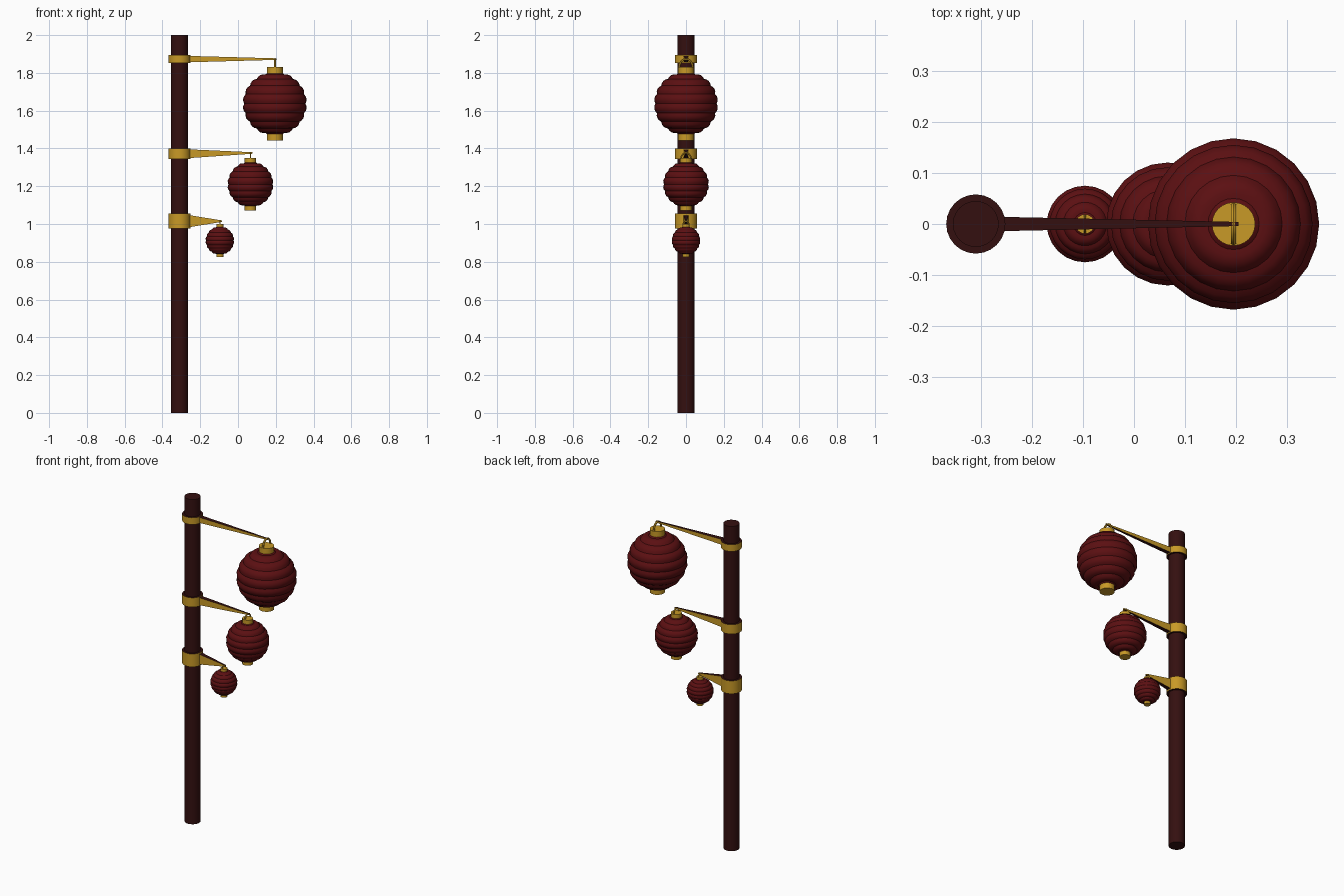
import bpy, bmesh, math
from mathutils import Vector

if "Cube" in bpy.data.objects:
    bpy.data.objects.remove(bpy.data.objects["Cube"])


def material(name, rgb):
    m = bpy.data.materials.new(name)
    m.use_nodes = True
    m.diffuse_color = (*rgb, 1)
    m.node_tree.nodes["Principled BSDF"].inputs["Base Color"].default_value = (*rgb, 1)
    return m


wood = material("dark red wood", (0.034, 0.005, 0.005))
paper = material("red paper", (0.105, 0.005, 0.006))
gold = material("gold", (0.58, 0.32, 0.02))

POLE_X = -0.31
SIDES = 24


def finish(bm, name, mats, angle=None):
    bmesh.ops.recalc_face_normals(bm, faces=bm.faces)
    me = bpy.data.meshes.new(name)
    bm.to_mesh(me)
    bm.free()
    ob = bpy.data.objects.new(name, me)
    bpy.context.collection.objects.link(ob)
    for m in mats:
        me.materials.append(m)
    if angle:
        bpy.ops.object.select_all(action="DESELECT")
        ob.select_set(True)
        bpy.context.view_layer.objects.active = ob
        bpy.ops.object.shade_smooth_by_angle(angle=math.radians(angle))
    return ob


def lathe(name, x, profile, mats, angle=30):
    """Revolve (radius, height) points about a vertical axis at x."""
    bm = bmesh.new()
    rings = []
    for r, z in profile:
        rings.append([bm.verts.new((x + r * math.cos(a), r * math.sin(a), z))
                      for a in (math.tau * i / SIDES for i in range(SIDES))])
    for lo, hi in zip(rings, rings[1:]):
        for i in range(SIDES):
            j = (i + 1) % SIDES
            bm.faces.new((lo[i], lo[j], hi[j], hi[i]))
    bm.faces.new(rings[0])
    bm.faces.new(rings[-1])
    return finish(bm, name, mats, angle)


def dark_ends(ob):
    """Wood colour on faces that point up or down, gold on the sides."""
    for p in ob.data.polygons:
        p.material_index = 1 if abs(p.normal.z) > 0.7 else 0


def arm(name, x_end, z0, h0, z1):
    """Tapered bracket from the clamp to the lantern hook."""
    bm = bmesh.new()
    ends = []
    for x, w, z, h in ((POLE_X + 0.05, 0.014, z0, h0), (x_end, 0.004, z1, 0.004)):
        ends.append([bm.verts.new((x, sy * w, z + sz * h))
                     for sy, sz in ((-1, -1), (1, -1), (1, 1), (-1, 1))])
    a, b = ends
    for i in range(4):
        j = (i + 1) % 4
        bm.faces.new((a[i], a[j], b[j], b[i]))
    bm.faces.new(a)
    bm.faces.new(b)
    dark_ends(finish(bm, name, [gold, wood]))


def hook(name, x, z, half, height, t):
    """Arched wire handle standing across the cap."""
    bm = bmesh.new()
    rings = []
    for k in range(9):
        a = math.pi * k / 8
        out = Vector((0, math.cos(a), math.sin(a)))
        c = Vector((x, half * out.y, z + height * out.z))
        rings.append([bm.verts.new(c + out * t * math.cos(b) + Vector((t * math.sin(b), 0, 0)))
                      for b in (math.tau * i / 6 for i in range(6))])
    for lo, hi in zip(rings, rings[1:]):
        for i in range(6):
            j = (i + 1) % 6
            bm.faces.new((lo[i], lo[j], hi[j], hi[i]))
    bm.faces.new(rings[0])
    bm.faces.new(rings[-1])
    finish(bm, name, [gold], 40)


def lantern(name, x, zc, radius):
    """Ribbed paper globe with a cap above and below."""
    bands, steps = 10, 4
    profile = []
    for k in range(1, bands * steps):
        a = math.pi * k / (bands * steps)
        r = radius * (0.955 + 0.045 * abs(math.sin(bands * a)))
        profile.append((r * math.sin(a), zc - r * math.cos(a)))
    lathe(name + "_globe", x, profile, [paper], 25)
    cap = 0.25 * radius
    for part, s in (("top_cap", 1), ("bottom_cap", -1)):
        lathe(f"{name}_{part}", x,
              [(cap, zc + s * radius * 0.9), (cap, zc + s * radius * 1.145)], [gold])


# Pole
lathe("pole", POLE_X, [(0.045, 0), (0.045, 2)], [wood])

# Tiers: lantern x, centre z, radius, clamp z, clamp half height, arm tip z
tiers = {
    "upper": (0.195, 1.637, 0.17, 1.873, 0.021, 1.873),
    "middle": (0.066, 1.21, 0.122, 1.372, 0.029, 1.376),
    "lower": (-0.096, 0.912, 0.076, 1.015, 0.04, 1.015),
}
for tier, (x, zc, r, zb, hb, tip) in tiers.items():
    clamp = lathe(tier + "_clamp", POLE_X, [(0.058, zb - hb), (0.058, zb + hb)], [gold, wood])
    dark_ends(clamp)
    arm(tier + "_arm", x + 0.01, zb, hb * 0.8, tip)
    lantern(tier + "_lantern", x, zc, r)
    base = zc + r * 1.14
    hook(tier + "_hook", x, base, r * 0.21, tip - base, r * 0.035)
